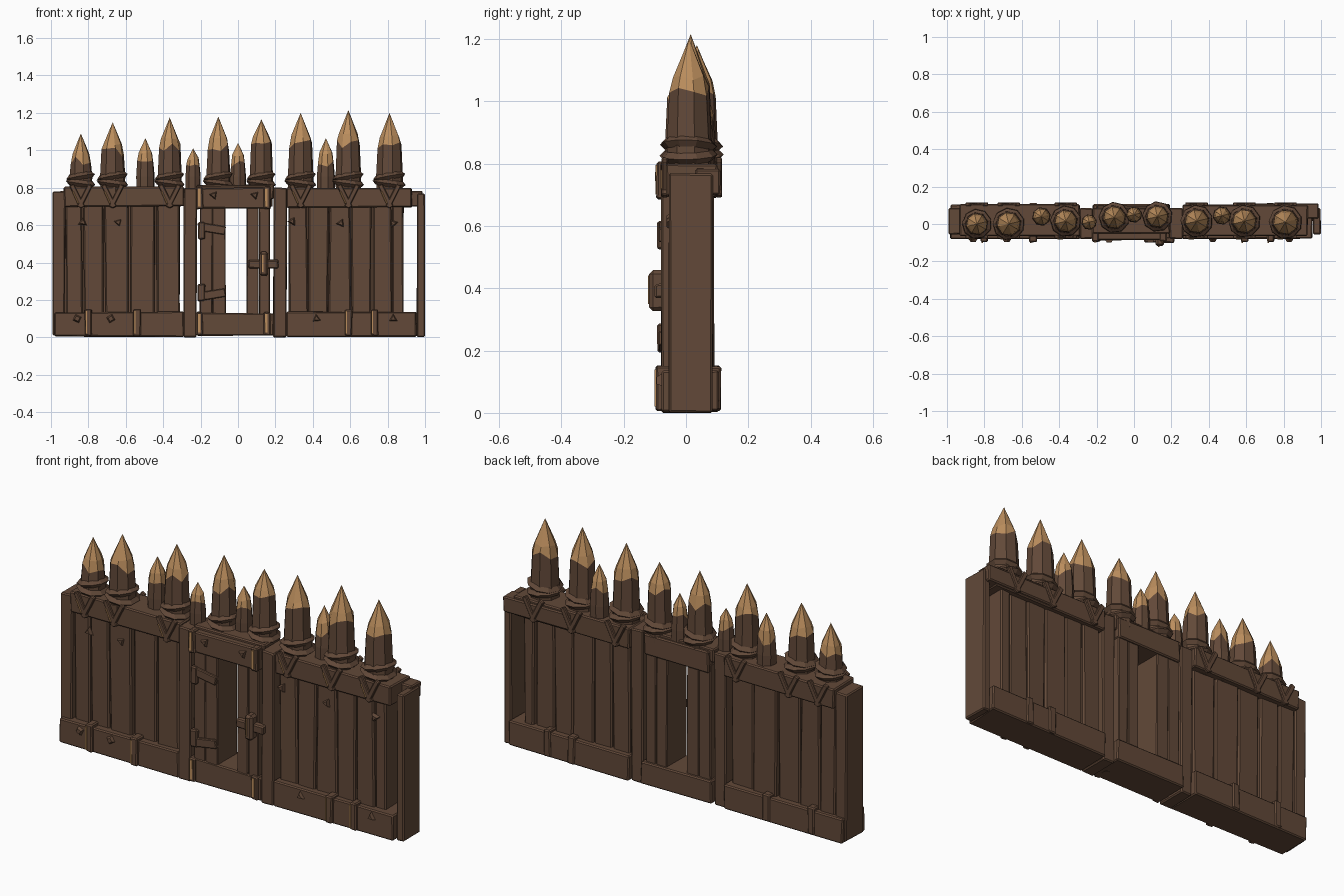
import bpy, bmesh, math, random
from mathutils import Vector, Matrix

if "Cube" in bpy.data.objects:
    bpy.data.objects.remove(bpy.data.objects["Cube"])

random.seed(4)


def material(name, rgb):
    m = bpy.data.materials.new(name)
    m.diffuse_color = (*rgb, 1)
    m.use_nodes = True
    m.node_tree.nodes["Principled BSDF"].inputs["Base Color"].default_value = m.diffuse_color
    return m


BROWN = material("dark brown wood", (0.122, 0.066, 0.040))
TAN = material("fresh cut wood", (0.50, 0.27, 0.11))


def finish(name, bm, mats, bevel=0.0):
    bmesh.ops.recalc_face_normals(bm, faces=bm.faces)
    me = bpy.data.meshes.new(name)
    bm.to_mesh(me)
    bm.free()
    for m in mats:
        me.materials.append(m)
    ob = bpy.data.objects.new(name, me)
    bpy.context.collection.objects.link(ob)
    if bevel:
        mod = ob.modifiers.new("worn edges", 'BEVEL')
        mod.width = bevel
        mod.segments = 1
    return ob


def box(name, x, y, z, jitter=0.003, bevel=0.006, mat=BROWN):
    """Rough hewn block between the (min, max) pairs x, y, z."""
    bm = bmesh.new()
    bmesh.ops.create_cube(bm, size=1)
    for v in bm.verts:
        v.co = Vector([r[0] if c < 0 else r[1] for c, r in zip(v.co, (x, y, z))])
        v.co.x += random.uniform(-jitter, jitter)
        v.co.y += random.uniform(-jitter, jitter) * 0.6
        v.co.z = max(0.0, v.co.z + random.uniform(-jitter, jitter))
    return finish(name, bm, [mat], bevel)


def bar(name, p, q, width, thick, mat=BROWN):
    """Flat strip running from p to q in a plane facing front or back."""
    p, q = Vector(p), Vector(q)
    d = (q - p).normalized()
    side = d.cross(Vector((0, 1, 0))).normalized()
    out = side.cross(d)
    m = Matrix((side * width, out * thick, d * (q - p).length)).transposed().to_4x4()
    m.translation = (p + q) / 2
    bm = bmesh.new()
    bmesh.ops.create_cube(bm, size=1, matrix=m)
    return finish(name, bm, [mat], 0.004)


def stake(i, x, y, r, shoulder, tip):
    """Eight sided log with a hewn tan point and a ragged bark line."""
    n = 8
    bm = bmesh.new()
    rings = []
    for z, k, jit in ((0.70, 1.05, 0), (0.86, 1.10, 0), (shoulder - 0.012, 0.98, 0.028),
                      (shoulder + 0.035, 0.80, 0.008)):
        rings.append([bm.verts.new((x + r * k * math.cos(a), y + r * k * math.sin(a),
                                    z + random.uniform(-jit, jit)))
                      for a in [(j + 0.3) * math.tau / n for j in range(n)]])
    top = bm.verts.new((x, y, tip))
    bm.faces.new(rings[0])
    for level, (a, b) in enumerate(zip(rings, rings[1:])):
        for j in range(n):
            k = (j + 1) % n
            f = bm.faces.new((a[j], a[k], b[k], b[j]))
            f.material_index = int(level == 2)
    for j in range(n):
        bm.faces.new((rings[-1][j], rings[-1][(j + 1) % n], top)).material_index = 1
    finish(f"stake_{i}", bm, [BROWN, TAN])


def rope(name, x, y, z, r, tilt):
    bpy.ops.mesh.primitive_torus_add(location=(x, y, z), rotation=(tilt * 0.6, tilt, 0.3),
                                     major_segments=9, minor_segments=4,
                                     major_radius=r, minor_radius=0.018)
    ob = bpy.context.object
    ob.name = name
    ob.data.materials.append(BROWN)


def stud(name, x, y, z, sides=3):
    """Small faceted nail head on a front face."""
    m = Matrix.Translation((x, y, z)) @ Matrix.Rotation(math.pi / 2, 4, 'X') \
        @ Matrix.Rotation(random.uniform(0, 2), 4, 'Z')
    bm = bmesh.new()
    bmesh.ops.create_cone(bm, cap_ends=True, segments=sides, radius1=0.027,
                          radius2=0.015, depth=0.018, matrix=m)
    finish(name, bm, [BROWN])


# Posts
box("left_outer_post", (-0.99, -0.925), (-0.055, 0.085), (0.01, 0.78))
box("right_outer_post", (0.955, 0.997), (-0.055, 0.085), (0.0, 0.77))
box("left_gate_post", (-0.29, -0.22), (-0.080, 0.085), (0.0, 0.80))
box("right_gate_post", (0.19, 0.26), (-0.080, 0.085), (0.0, 0.80))

# Bottom and top rails
box("left_bottom_rail", (-0.98, -0.29), (-0.080, 0.105), (0.005, 0.135))
box("right_bottom_rail", (0.26, 0.955), (-0.080, 0.105), (0.005, 0.135))
box("gate_bottom_rail", (-0.22, 0.19), (-0.080, 0.105), (0.010, 0.13))
box("left_top_rail", (-0.93, -0.29), (-0.065, 0.105), (0.70, 0.805))
box("right_top_rail", (0.26, 0.93), (-0.065, 0.10), (0.695, 0.80))
box("right_back_top_rail", (0.60, 0.985), (0.03, 0.11), (0.70, 0.785))
box("gate_top_beam", (-0.20, 0.175), (-0.085, 0.10), (0.69, 0.80))
box("gate_top_cap", (-0.22, 0.19), (-0.05, 0.085), (0.74, 0.815))

# Wall planks with a panel behind the slits
left = [-0.925, -0.83, -0.715, -0.58, -0.44, -0.31]
right = [0.27, 0.375, 0.485, 0.605, 0.715, 0.825, 0.887]
for side, edges in (("left", left), ("right", right)):
    for i, (a, b) in enumerate(zip(edges, edges[1:])):
        d = random.uniform(-0.006, 0.006)
        box(f"{side}_plank_{i}", (a + 0.003, b - 0.003), (-0.045 + d, 0.075 + d),
            (0.08, 0.76), 0.005, 0.007)
    box(f"{side}_panel", (edges[0], edges[-1] - 0.01), (-0.02, 0.05), (0.08, 0.75), 0)

# Gate planks, leaving the open slot in the middle
for i, (a, b) in enumerate(((-0.205, -0.137), (-0.137, -0.066), (0.047, 0.11), (0.113, 0.17))):
    box(f"gate_plank_{i}", (a, b), (-0.075, 0.09), (0.09, 0.73), 0.002, 0.004)

# Hinges: knuckle plus tapered strap
for z, drop in ((0.57, 0.02), (0.24, -0.02)):
    box("hinge_knuckle", (-0.215, -0.175), (-0.092, -0.05), (z - 0.045, z + 0.045))
    bar("hinge_strap", (-0.19, -0.078, z + drop), (-0.068, -0.078, z), 0.045, 0.022)

# Latch cross
box("latch_bar", (0.055, 0.215), (-0.10, -0.07), (0.37, 0.415))
box("latch_handle", (0.115, 0.16), (-0.12, -0.06), (0.325, 0.46), 0.004, 0.012)
box("latch_worn_edge", (0.128, 0.135), (-0.122, -0.117), (0.35, 0.44), 0, 0, TAN)

# Straps around the bottom rails, each with a worn tan edge
for x in (-0.80, -0.54, 0.59, 0.73):
    box("rail_strap", (x - 0.02, x + 0.02), (-0.097, 0.112), (0.008, 0.150))
    box("strap_worn_edge", (x - 0.016, x - 0.008), (-0.101, -0.094), (0.02, 0.14), 0, 0, TAN)
for x in (-0.205, 0.155):
    for z0, z1, y in ((0.01, 0.135, -0.092), (0.685, 0.805, -0.094)):
        box("gate_strap", (x - 0.018, x + 0.018), (y, 0.0), (z0, z1))
        box("gate_strap_worn_edge", (x - 0.010, x + 0.004), (y - 0.004, y + 0.003),
            (z0 + 0.015, z1 - 0.01), 0, 0, TAN)

# Nail heads
for x, z in ((-0.86, 0.10), (-0.68, 0.10), (0.42, 0.10), (0.83, 0.10)):
    stud("rail_nail", x, -0.086, z, 4 if x < -0.6 else 3)
for x, z in ((-0.83, 0.615), (-0.64, 0.615), (0.29, 0.62), (0.55, 0.61), (0.83, 0.61)):
    stud("plank_nail", x, -0.053, z)
for x in (-0.13, 0.09):
    stud("beam_nail", x, -0.091, 0.76)

# Sharpened stakes: x, y, radius, shoulder, tip, lashed over the rail
stakes = [(-0.84, 0.0, 0.057, 0.95, 1.09, 1), (-0.67, 0.0, 0.063, 1.0, 1.15, 1),
          (-0.495, 0.04, 0.046, 0.95, 1.065, 0), (-0.365, 0.015, 0.06, 1.03, 1.175, 1),
          (-0.24, 0.01, 0.038, 0.92, 1.01, 0), (-0.105, 0.035, 0.06, 1.03, 1.18, 2),
          (0.0, 0.05, 0.04, 0.94, 1.04, 0), (0.125, 0.04, 0.058, 1.03, 1.165, 2),
          (0.335, 0.015, 0.064, 1.04, 1.20, 1), (0.47, 0.045, 0.045, 0.95, 1.065, 0),
          (0.59, 0.015, 0.064, 1.05, 1.215, 1), (0.81, 0.01, 0.067, 1.04, 1.20, 1)]
for i, (x, y, r, shoulder, tip, lashed) in enumerate(stakes):
    stake(i, x, y, r, shoulder, tip)
    if not lashed:
        continue
    # Rope coils, then the crossing ends hung over both faces of the rail
    rope("rope_coil", x, y, 0.825, r + 0.006, 0.12)
    rope("rope_coil", x, y, 0.86, r + 0.004, -0.16)
    if lashed == 1:
        for yy in (-0.068, 0.106):
            for s in (-1, 1):
                bar("rope_lashing", (x + s * 0.05, yy, 0.815), (x - s * 0.010, yy, 0.695),
                    0.026, 0.020)
        bar("rope_worn_edge", (x - 0.043, -0.079, 0.78), (x - 0.014, -0.079, 0.715),
            0.009, 0.006, TAN)
